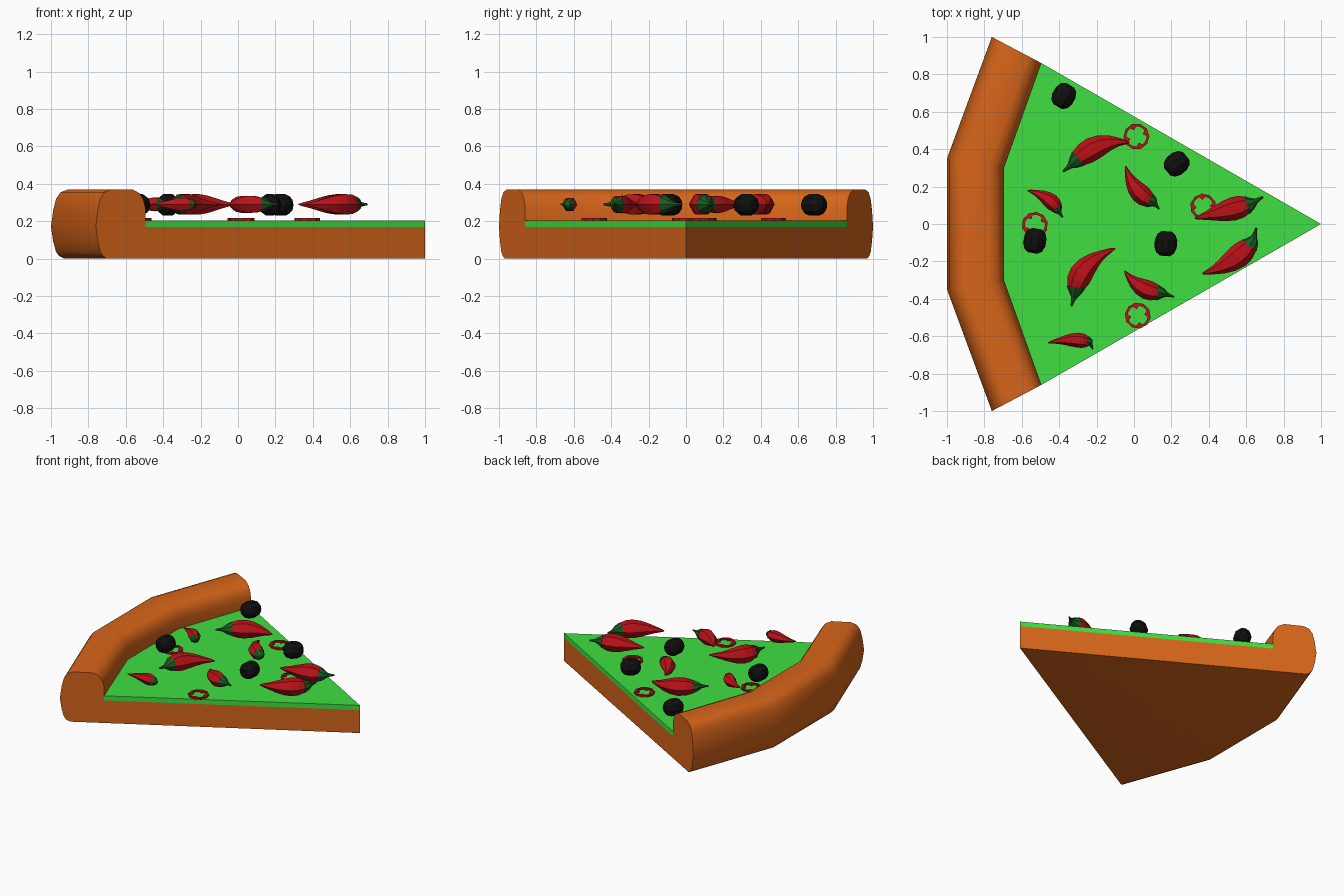
import bpy, math
from math import radians
from mathutils import Vector, Matrix

if "Cube" in bpy.data.objects:
    bpy.data.objects.remove(bpy.data.objects["Cube"])


def material(name, rgb):
    m = bpy.data.materials.new(name)
    m.diffuse_color = (*rgb, 1)
    m.use_nodes = True
    m.node_tree.nodes["Principled BSDF"].inputs["Base Color"].default_value = m.diffuse_color
    return m


CRUST = material("crust", (0.68, 0.13, 0.01))
SAUCE = material("green_topping", (0.05, 0.74, 0.055))
RED = material("red", (0.50, 0.006, 0.01))
STEM = material("stem_green", (0.01, 0.11, 0.015))
BLACK = material("black", (0.005, 0.005, 0.005))


def make(name, verts, faces, mat):
    me = bpy.data.meshes.new(name)
    me.from_pydata([tuple(v) for v in verts], [], faces)
    me.materials.append(mat)
    ob = bpy.data.objects.new(name, me)
    bpy.context.collection.objects.link(ob)
    # consistent outward normals
    import bmesh
    bm = bmesh.new()
    bm.from_mesh(me)
    bmesh.ops.recalc_face_normals(bm, faces=bm.faces)
    bm.to_mesh(me)
    bm.free()
    return ob


# Crust rim and slab: one cross-section placed on four radial lines, meeting at the tip
INNER = [(-0.495, 0.86), (-0.695, 0.30), (-0.695, -0.30), (-0.495, -0.86)]
OUTER = [(-0.76, 1.0), (-1.0, 0.35), (-1.0, -0.35), (-0.76, -1.0)]
PROFILE = [(0, 0.17), (0, 0.27), (0.04, 0.315), (0.12, 0.35), (0.26, 0.37), (0.70, 0.37),
           (0.83, 0.355), (0.91, 0.32), (0.96, 0.26), (1.0, 0.17), (0.96, 0.09),
           (0.91, 0.035), (0.85, 0.012), (0.77, 0)]
n = len(PROFILE)
verts, faces = [], []
for (ix, iy), (ox, oy) in zip(INNER, OUTER):
    verts += [(ix + (ox - ix) * t, iy + (oy - iy) * t, z) for t, z in PROFILE]
verts += [(1, 0, 0.17), (1, 0, 0)]
top, bot = 4 * n, 4 * n + 1
for s in range(3):
    a, b = s * n, (s + 1) * n
    faces += [(a + i, a + i + 1, b + i + 1, b + i) for i in range(n - 1)]
    faces.append((a, b, top))
faces.append([s * n + n - 1 for s in range(4)] + [bot])
for s in (0, 3):
    faces.append([s * n + i for i in range(n)] + [bot, top])
base = make("pizza_base", verts, faces, CRUST)
bpy.context.view_layer.objects.active = base
base.select_set(True)
bpy.ops.object.shade_smooth_by_angle(angle=radians(40))

# Green topping sheet
plan = [(1, 0)] + INNER
verts = [(x, y, z) for z in (0.17, 0.205) for x, y in plan]
faces = [range(5), range(5, 10)] + [(i, (i + 1) % 5, 5 + (i + 1) % 5, 5 + i) for i in range(5)]
make("topping_sheet", verts, [tuple(f) for f in faces], SAUCE)


# Tube with varying radius along a flat path
def tube(name, path, radii, mat, sides, ridge=1.0, z=0.29):
    verts, faces = [], []
    last = len(path) - 1
    for k, (p, r) in enumerate(zip(path, radii)):
        d = (path[min(k + 1, last)] - path[max(k - 1, 0)]).normalized()
        side = Vector((-d.y, d.x, 0))
        for i in range(sides):
            a = 2 * math.pi * i / sides
            rr = r * (ridge if i % 2 else 1)
            verts.append(Vector((p.x, p.y, z)) + side * rr * math.cos(a)
                         + Vector((0, 0, rr * math.sin(a))))
    for k in range(last):
        for i in range(sides):
            j = (i + 1) % sides
            faces.append((k * sides + i, k * sides + j, (k + 1) * sides + j, (k + 1) * sides + i))
    faces += [tuple(range(sides)), tuple(range(last * sides, (last + 1) * sides))]
    return make(name, verts, faces, mat)


def bend(a, mid, b, ts):
    c = mid * 2 - (a + b) / 2
    return [a * (1 - t) ** 2 + c * 2 * t * (1 - t) + b * t * t for t in ts]


# Chili peppers: stem end, body start, body middle, tip, radius
PEPPERS = [
    ((-.38, .28), (-.325, .325), (-.18, .42), (-.025, .435), .063),
    ((.69, .145), (.63, .11), (.49, .07), (.325, .03), .063),
    ((.655, -.02), (.635, -.09), (.52, -.20), (.365, -.265), .063),
    ((-.335, -.44), (-.315, -.37), (-.255, -.23), (-.10, -.13), .063),
    ((.135, .08), (.105, .115), (.01, .19), (-.045, .31), .052),
    ((.215, -.39), (.155, -.37), (.035, -.335), (-.05, -.25), .052),
    ((-.38, .035), (-.405, .07), (-.465, .137), (-.57, .18), .042),
    ((-.22, -.67), (-.235, -.635), (-.33, -.62), (-.46, -.635), .040),
]
BODY_T = (0, .1, .22, .36, .52, .68, .82, .93, 1)
BODY_R = (.42, .75, .95, 1, .87, .62, .37, .2, .06)
for i, (s, a, m, b, r) in enumerate(PEPPERS, 1):
    s, a, m, b = (Vector(p) for p in (s, a, m, b))
    body = bend(a, m, b, BODY_T)
    tube(f"chili_{i}", body, [r * k for k in BODY_R], RED, 12, 0.88)
    cap = body[1]
    stem = [cap, a, a.lerp(s, 0.35), a.lerp(s, 0.7), s]
    tube(f"chili_stem_{i}", stem, [r * k for k in (.8, .52, .24, .14, .09)], STEM, 8)

# Pepper rings with four inner teeth
RINGS = [(.013, .468, 20), (.37, .093, 5), (-.53, -.005, 30), (.02, -.49, 10)]
N = 20
for k, (cx, cy, rot) in enumerate(RINGS, 1):
    verts, faces = [], []
    for i in range(N):
        a = 2 * math.pi * i / N + radians(rot)
        outer = 0.070 if i % 2 else 0.066
        inner = 0.036 if i % 5 == 0 else 0.054
        for r, z in ((outer, .2), (outer, .217), (inner, .217), (inner, .2)):
            verts.append((cx + r * math.cos(a), cy + r * math.sin(a), z))
        j = (i + 1) % N
        faces += [(i * 4 + q, i * 4 + (q + 1) % 4, j * 4 + (q + 1) % 4, j * 4 + q) for q in range(4)]
    make(f"pepper_ring_{k}", verts, faces, RED)

# Olives lying on their sides
OLIVES = [(-.375, .685, 60), (.228, .322, 40), (-.53, -.09, 80), (.17, -.105, 85)]
for k, (x, y, rot) in enumerate(OLIVES, 1):
    d = Vector((math.cos(radians(rot)), math.sin(radians(rot))))
    c = Vector((x, y))
    steps = (-.066, -.05, -.02, .02, .05, .066)
    tube(f"olive_{k}", [c + d * t for t in steps], (.026, .048, .06, .06, .048, .026), BLACK, 10, z=0.287)
